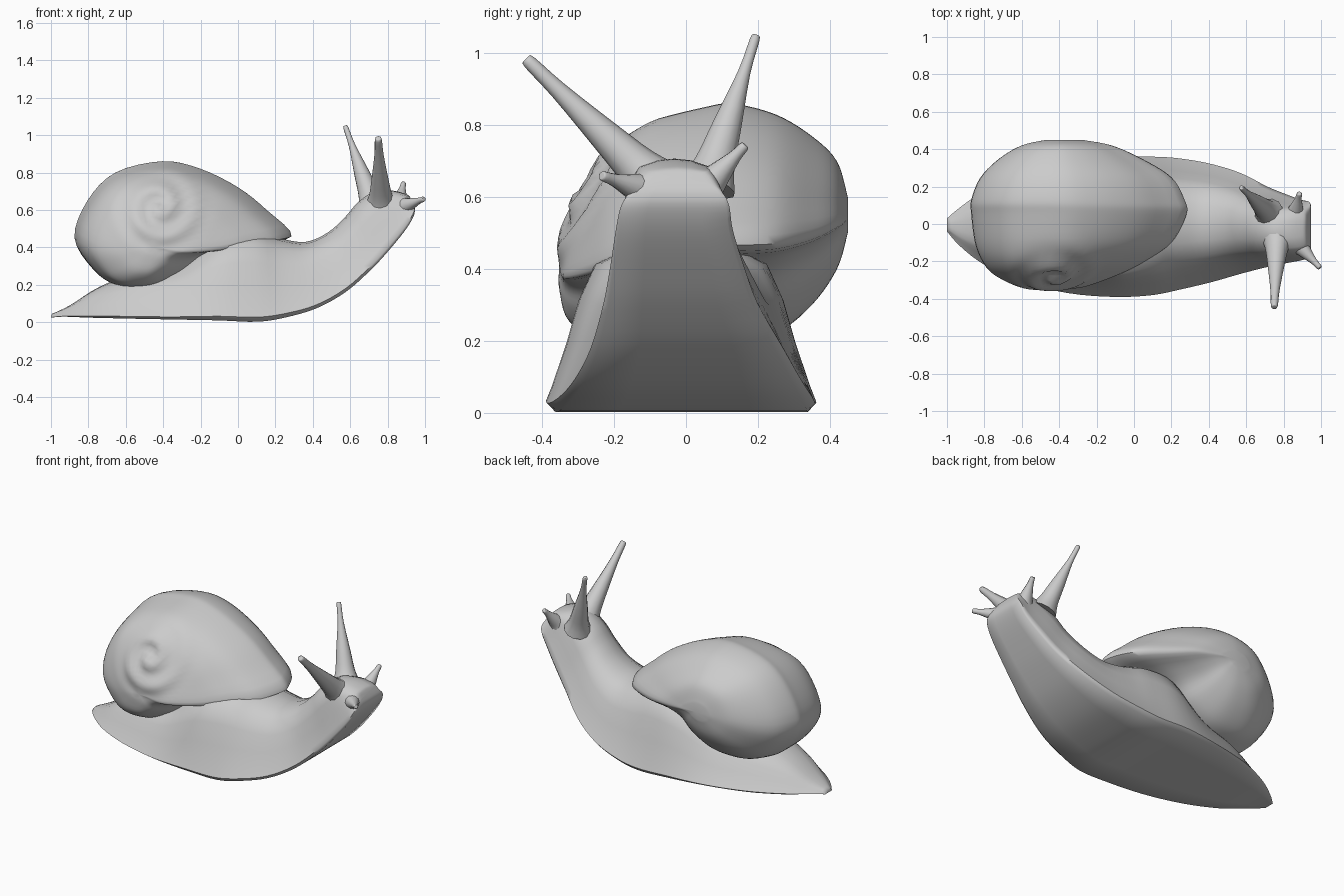
import bpy, bmesh, math
from mathutils import Vector

old = bpy.data.objects.get("Cube")
if old:
    bpy.data.objects.remove(old, do_unlink=True)

clay = bpy.data.materials.new("clay grey")
clay.use_nodes = True
COLOR = (0.6, 0.6, 0.6, 1)
clay.diffuse_color = COLOR
clay.node_tree.nodes["Principled BSDF"].inputs["Base Color"].default_value = COLOR


def spline(rows, steps, closed=False):
    """Resample rows of numbers with a smooth curve through them."""
    n, out = len(rows), []
    pick = (lambda i: rows[i % n]) if closed else (lambda i: rows[max(0, min(n - 1, i))])
    for i in range(n if closed else n - 1):
        for s in range(steps):
            t = s / steps
            out.append([0.5 * (2 * b + (c - a) * t + (2 * a - 5 * b + 4 * c - d) * t * t
                               + (3 * b - a - 3 * c + d) * t ** 3)
                        for a, b, c, d in zip(pick(i - 1), pick(i), pick(i + 1), pick(i + 2))])
    return out if closed else out + [list(rows[-1])]


def loft(name, rings, angle=50):
    """Skin a list of equal-length rings and close both ends."""
    bm = bmesh.new()
    loops = [[bm.verts.new(p) for p in ring] for ring in rings]
    n = len(loops[0])
    for a, b in zip(loops, loops[1:]):
        for i in range(n):
            j = (i + 1) % n
            bm.faces.new((a[i], a[j], b[j], b[i]))
    for loop in (loops[0], loops[-1]):
        mid = sum((v.co for v in loop), Vector()) / n
        pole = bm.verts.new(mid)
        for i in range(n):
            bm.faces.new((loop[i], loop[(i + 1) % n], pole))
    bmesh.ops.recalc_face_normals(bm, faces=bm.faces)
    mesh = bpy.data.meshes.new(name)
    bm.to_mesh(mesh)
    bm.free()
    mesh.materials.append(clay)
    obj = bpy.data.objects.new(name, mesh)
    bpy.context.collection.objects.link(obj)
    bpy.ops.object.select_all(action="DESELECT")
    obj.select_set(True)
    bpy.context.view_layer.objects.active = obj
    bpy.ops.object.shade_smooth_by_angle(angle=math.radians(angle))
    return obj


# Body: flat sole and rounded back; rows are sole x, z, back x, z, right y, left y, taper
body_rows = [
    (-1, .025, -.995, .045, -.04, .03, .8),
    (-.93, .03, -.9, .09, -.12, .09, .9),
    (-.8, .025, -.74, .19, -.22, .18, 1),
    (-.6, .02, -.55, .26, -.31, .27, 1),
    (-.35, .015, -.33, .3, -.37, .33, .9),
    (-.1, .01, -.1, .46, -.39, .36, .8),
    (.1, .003, .08, .49, -.38, .36, .9),
    (.25, .025, .22, .45, -.35, .35, 1),
    (.42, .075, .36, .43, -.31, .32, 1),
    (.58, .165, .48, .48, -.265, .27, 1),
    (.72, .29, .57, .56, -.23, .2, .9),
    (.82, .4, .64, .64, -.21, .16, .8),
    (.9, .5, .73, .7, -.195, .13, .8),
    (.94, .57, .82, .705, -.18, .12, .8),
    (.945, .61, .9, .685, -.15, .1, .7),
    (.935, .64, .92, .67, -.09, .06, .6),
]
# Half section: distance from the middle, height from sole to back
half = [(.5, 0), (.94, 0), (1, .05), (.94, .15), (.81, .4), (.7, .65), (.56, .85), (.3, .97)]
section = [(0, 0)] + half + [(0, 1)] + [(-u, v) for u, v in reversed(half)]
rings = []
for xs, zs, xt, zt, y0, y1, taper in spline(body_rows, 4):
    mid, wide = (y0 + y1) / 2, (y1 - y0) / 2
    ring = []
    for u, v in section:
        side = math.copysign(1 - (1 - abs(u)) * taper, u) if 0 < v < .9 else u
        ring.append((xs + (xt - xs) * v, mid + wide * side, zs + (zt - zs) * v))
    rings.append(ring)
loft("body", rings, 60)

# Shell: one outline fitted into a box that changes from side to side
outline = [(-.87, .45), (-.8, .65), (-.65, .8), (-.4, .86), (-.2, .82), (0, .72),
           (.15, .6), (.28, .46), (.05, .42), (-.1, .37), (-.2, .28), (-.35, .2),
           (-.5, .18), (-.65, .2), (-.77, .28)]
unit = [((x + .87) / 1.15, (z - .18) / .68) for x, z in spline(outline, 4, True)]
# Rows are y, low x, high x, low z, high z
shell_rows = [
    (-.355, -.5, -.4, .37, .43), (-.335, -.62, -.26, .27, .54), (-.27, -.75, -.08, .21, .66),
    (-.2, -.81, .06, .19, .75), (-.1, -.85, .2, .18, .81), (.05, -.87, .28, .18, .85),
    (.13, -.87, .27, .19, .86), (.25, -.82, .2, .22, .83), (.35, -.72, .04, .3, .77),
    (.42, -.6, -.12, .4, .7), (.45, -.47, -.28, .5, .6),
]
APEX_X, APEX_Z, PITCH = -.42, .62, .13
rings = []
for y, x0, x1, z0, z1 in spline(shell_rows, 5):
    ring = []
    for u, v in unit:
        x, z = x0 + (x1 - x0) * u, z0 + (z1 - z0) * v
        # Shallow spiral whorls around the apex on the right side
        dx, dz = x - APEX_X, z - APEX_Z
        r = math.hypot(dx, dz)
        wave = math.cos(2 * math.pi * r / PITCH - math.atan2(dz, dx))
        fade = max(0, 1 - r / .3) if y < -.05 else 0
        ring.append((x, y + .018 * wave * fade, z))
    rings.append(ring)
loft("shell", rings, 60)


def tentacle(name, base, tip, r0, r1):
    """Tapered stalk with a flared root and a blunt end."""
    base, tip = Vector(base), Vector(tip)
    turn = (tip - base).to_track_quat("Z", "Y")
    rows = spline([(0, r0), (.15, r0 * .72), (.4, r0 * .52), (.75, r1 * 1.3), (.97, r1), (1, r1 * .6)], 3)
    loft(name, [[base.lerp(tip, t) + turn @ Vector((r * math.cos(a), r * math.sin(a), 0))
                 for a in (2 * math.pi * k / 12 for k in range(12))] for t, r in rows], 60)


# Eye stalks and feelers
tentacle("right_eye_stalk", (.765, -.08, .63), (.75, -.445, .985), .085, .019)
tentacle("left_eye_stalk", (.72, .06, .63), (.573, .195, 1.05), .08, .014)
tentacle("right_feeler", (.86, -.09, .61), (.995, -.235, .66), .07, .014)
tentacle("left_feeler", (.86, .05, .62), (.885, .165, .745), .065, .014)
